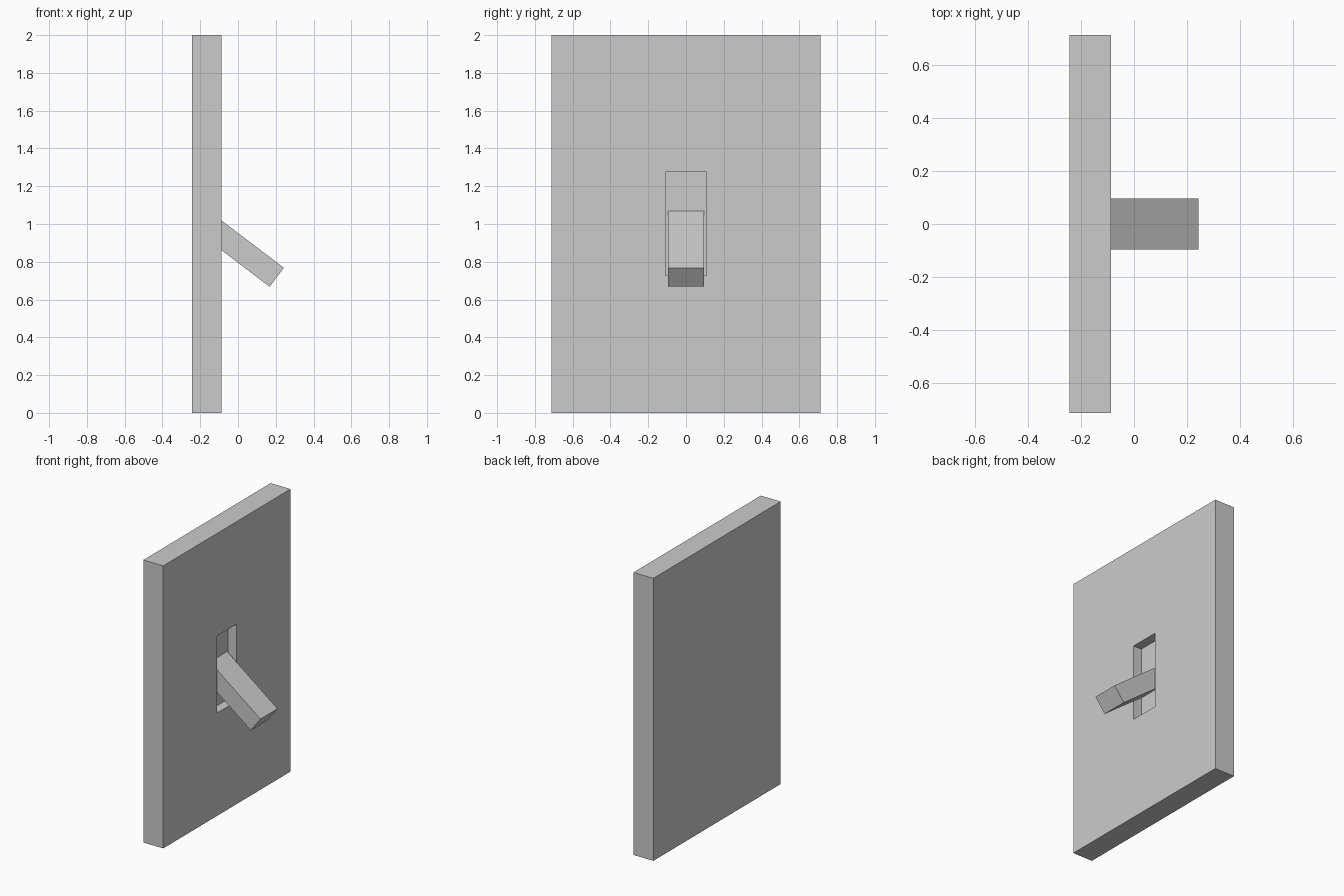
import bpy, bmesh
from mathutils import Vector

if "Cube" in bpy.data.objects:
    bpy.data.objects.remove(bpy.data.objects["Cube"])


def prism(name, profile, half_y):
    """Extrude an (x, z) profile symmetrically along y."""
    bm = bmesh.new()
    face = bm.faces.new([bm.verts.new((x, -half_y, z)) for x, z in profile])
    ext = bmesh.ops.extrude_face_region(bm, geom=[face])
    verts = [g for g in ext["geom"] if isinstance(g, bmesh.types.BMVert)]
    bmesh.ops.translate(bm, verts=verts, vec=(0, 2 * half_y, 0))
    bmesh.ops.recalc_face_normals(bm, faces=bm.faces)
    mesh = bpy.data.meshes.new(name)
    bm.to_mesh(mesh)
    bm.free()
    obj = bpy.data.objects.new(name, mesh)
    bpy.context.collection.objects.link(obj)
    return obj


def rect(x0, x1, z0, z1):
    return [(x0, z0), (x1, z0), (x1, z1), (x0, z1)]


# Wall plate
plate = prism("wall_plate", rect(-0.243, -0.087, 0, 2), 0.712)

# Recessed slot cut into the plate face
cutter = prism("slot_cutter", rect(-0.152, 0.1, 0.728, 1.274), 0.108)
cutter.hide_render = True
cutter.hide_set(True)
cut = plate.modifiers.new("slot", "BOOLEAN")
cut.operation = "DIFFERENCE"
cut.solver = "EXACT"
cut.object = cutter

# Toggle lever, tilted down out of the slot
tip_top, tip_low = Vector((0.243, 0.768)), Vector((0.167, 0.668))
along = Vector((-0.395, 0.300))
prism("toggle_lever", [tip_low, tip_top, tip_top + along, tip_low + along], 0.096)
